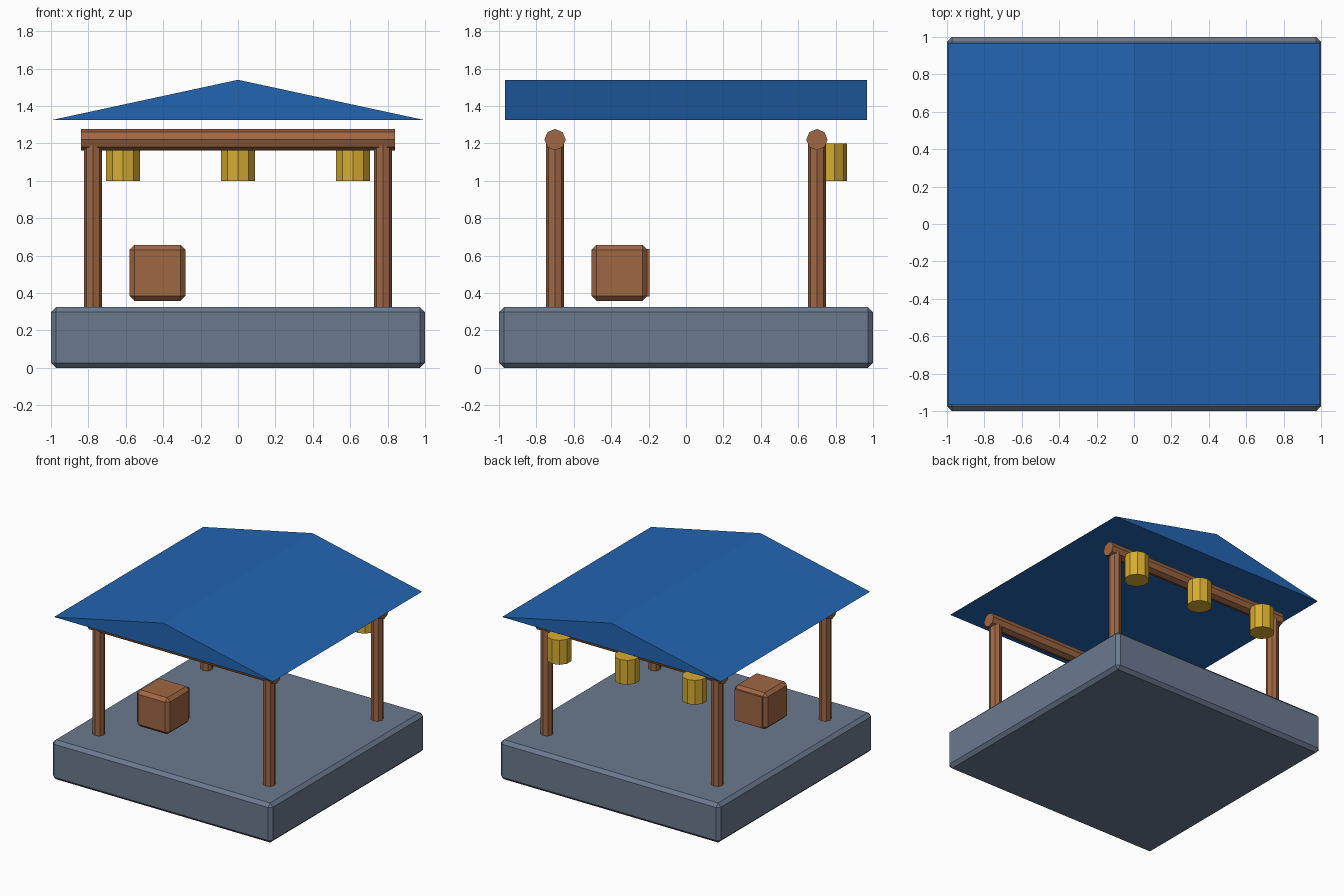
import bpy, bmesh, math
from mathutils import Matrix

if "Cube" in bpy.data.objects:
    bpy.data.objects.remove(bpy.data.objects["Cube"])


def material(name, rgb):
    m = bpy.data.materials.new(name)
    lin = [((c / 255 + 0.055) / 1.055) ** 2.4 for c in rgb]
    m.diffuse_color = (*lin, 1)
    m.use_nodes = True
    m.node_tree.nodes["Principled BSDF"].inputs["Base Color"].default_value = m.diffuse_color
    return m


STONE = material("slate stone", (107, 122, 143))
WOOD = material("brown wood", (160, 103, 68))
GOLD = material("lantern gold", (214, 172, 48))
BLUE = material("roof blue", (35, 101, 178))


def finish(bm, name, mat):
    bmesh.ops.recalc_face_normals(bm, faces=bm.faces)
    me = bpy.data.meshes.new(name)
    bm.to_mesh(me)
    bm.free()
    me.materials.append(mat)
    ob = bpy.data.objects.new(name, me)
    bpy.context.collection.objects.link(ob)
    return ob


def box(name, centre, size, mat, bevel=0):
    bm = bmesh.new()
    bmesh.ops.create_cube(bm, size=1)
    bmesh.ops.scale(bm, vec=size, verts=bm.verts)
    if bevel:
        bmesh.ops.bevel(bm, geom=bm.edges[:], offset=bevel, segments=1,
                        affect='EDGES', profile=0.5)
    bmesh.ops.translate(bm, vec=centre, verts=bm.verts)
    return finish(bm, name, mat)


def cylinder(name, centre, radius, length, sides, mat, along_x=False):
    bm = bmesh.new()
    # first corner of the ring points along y
    bmesh.ops.create_cone(bm, cap_ends=True, segments=sides, radius1=radius,
                          radius2=radius, depth=length)
    first = max(bm.verts, key=lambda v: v.co.y).co
    turn = math.pi / 2 - math.atan2(first.y, first.x)
    rot = Matrix.Rotation(turn, 4, 'Z')
    if along_x:
        rot = Matrix.Rotation(math.pi / 2, 4, 'Y') @ rot
    bmesh.ops.transform(bm, matrix=Matrix.Translation(centre) @ rot, verts=bm.verts)
    return finish(bm, name, mat)


# stone platform
box("platform", (0, 0, 0.1625), (2, 2, 0.325), STONE, 0.027)

# posts and the two beams they carry
for sy, side in ((-1, "front"), (1, "back")):
    for sx, hand in ((-1, "left"), (1, "right")):
        cylinder(f"{side}_{hand}_post", (sx * 0.775, sy * 0.70, 0.75),
                 0.048, 0.90, 8, WOOD)
    cylinder(f"{side}_beam", (0, sy * 0.70, 1.22), 0.057, 1.68, 8, WOOD, True)

# lanterns on the back beam
for i, x in enumerate((-0.615, 0, 0.615)):
    cylinder(f"lantern_{i + 1}", (x, 0.765, 1.10), 0.095, 0.20, 10, GOLD)

# gabled roof: triangle profile pulled along y
bm = bmesh.new()
profile = [(-0.995, 1.325), (0.995, 1.325), (0, 1.54)]
face = bm.faces.new([bm.verts.new((x, -0.968, z)) for x, z in profile])
ext = bmesh.ops.extrude_face_region(bm, geom=[face], use_keep_orig=True)
bmesh.ops.translate(bm, vec=(0, 1.936, 0),
                    verts=[g for g in ext["geom"] if isinstance(g, bmesh.types.BMVert)])
finish(bm, "roof", BLUE)

# crate with a raised panel on its back
box("crate", (-0.431, -0.356, 0.508), (0.30, 0.30, 0.30), WOOD, 0.027)
box("crate_panel", (-0.431, -0.206, 0.508), (0.25, 0.022, 0.255), WOOD)
